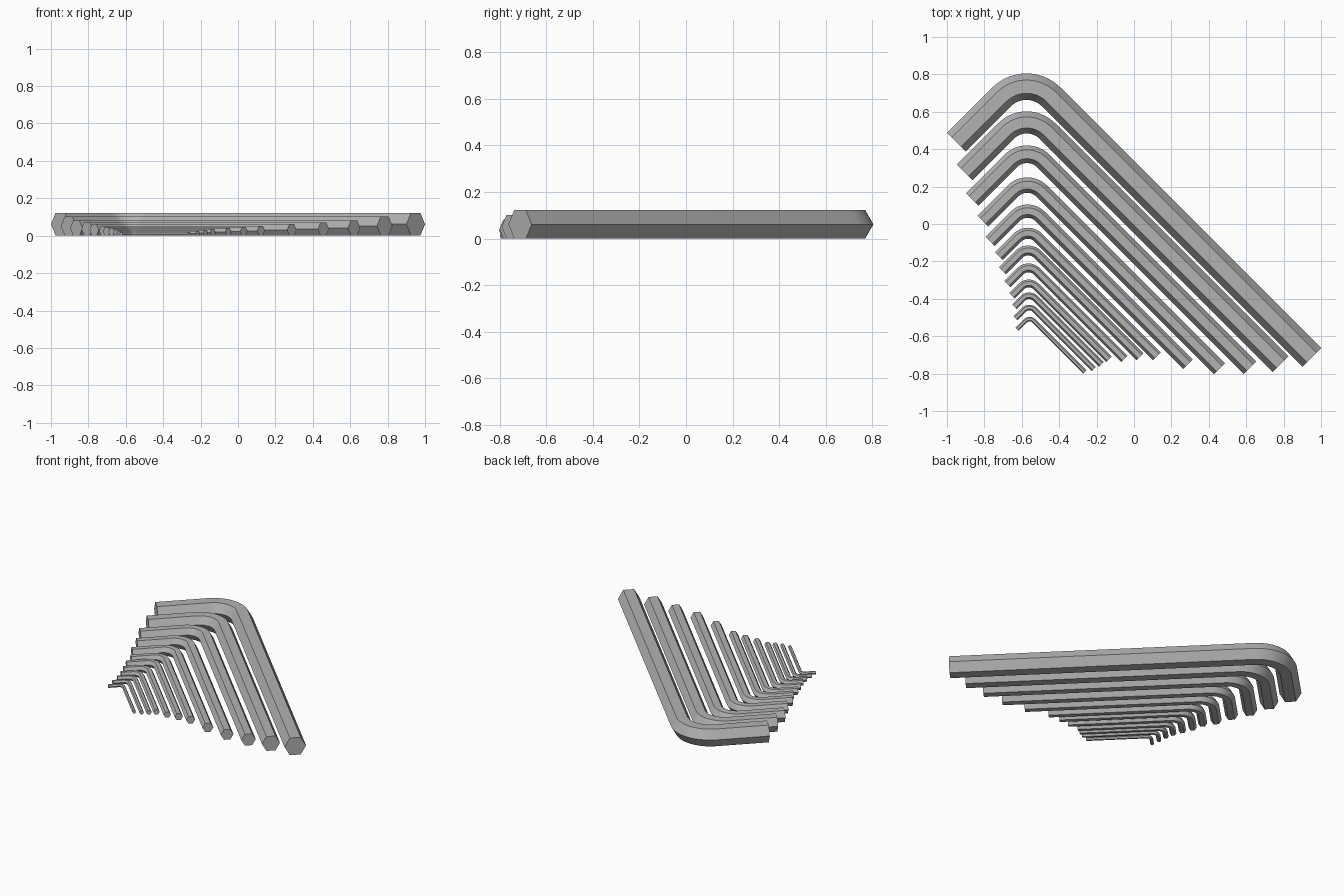
import bpy, bmesh
from math import sin, cos, pi, sqrt
from mathutils import Vector

cube = bpy.data.objects.get("Cube")
if cube:
    bpy.data.objects.remove(cube, do_unlink=True)

steel = bpy.data.materials.new("grey_steel")
steel.use_nodes = True
grey = (0.45, 0.45, 0.45, 1)
steel.diffuse_color = grey
steel.node_tree.nodes["Principled BSDF"].inputs["Base Color"].default_value = grey

BEND_STEPS = 14
UNIT = 0.1225 / 24      # one size step, across the flats


def hex_key(name, flat, bend_x, top_y, left_x, right_x):
    """L-shaped hexagonal bar lying flat; both arms run at 45 degrees."""
    corner = flat / sqrt(3)
    radius = 1.53 * flat
    outer = radius + corner
    centre = Vector((bend_x, top_y - outer, flat / 2))
    reach = outer * sin(pi / 4)

    # Path stations: (point on the centre line, outward direction)
    stations = []
    for i in range(BEND_STEPS + 1):
        a = pi * 0.75 - i / BEND_STEPS * pi / 2
        out = Vector((cos(a), sin(a), 0))
        stations.append((centre + out * radius, out))
    short = bend_x - reach - left_x
    long = right_x - bend_x - reach
    first, last = stations[0], stations[-1]
    stations.insert(0, (first[0] + Vector((-short, -short, 0)), first[1]))
    stations.append((last[0] + Vector((long, -long, 0)), last[1]))

    # Sweep the hexagon along the path, flats at top and bottom
    bm = bmesh.new()
    rings = []
    for point, out in stations:
        rings.append([bm.verts.new(point + out * corner * cos(k * pi / 3)
                                   + Vector((0, 0, corner * sin(k * pi / 3))))
                      for k in range(6)])
    for a, b in zip(rings, rings[1:]):
        for k in range(6):
            n = (k + 1) % 6
            bm.faces.new((a[k], a[n], b[n], b[k]))
    bm.faces.new(rings[0])
    bm.faces.new(rings[-1])
    bmesh.ops.recalc_face_normals(bm, faces=bm.faces[:])

    mesh = bpy.data.meshes.new(name)
    bm.to_mesh(mesh)
    bm.free()
    mesh.materials.append(steel)
    obj = bpy.data.objects.new(name, mesh)
    bpy.context.collection.objects.link(obj)
    return obj


# Size, top of bend (y), short arm end (x), long arm end (x)
keys = [
    (24, 0.805, -1.0, 1.0),
    (20, 0.602, -0.947, 0.826),
    (16, 0.42, -0.898, 0.654),
    (14, 0.249, -0.837, 0.486),
    (12, 0.104, -0.794, 0.313),
    (10, -0.02, -0.743, 0.144),
    (9, -0.115, -0.722, 0.05),
    (8, -0.211, -0.693, -0.035),
    (7, -0.297, -0.666, -0.12),
    (6, -0.366, -0.652, -0.162),
    (5, -0.432, -0.644, -0.205),
    (4, -0.497, -0.634, -0.254),
]
bpy.ops.object.select_all(action='DESELECT')
for i, (size, top_y, left_x, right_x) in enumerate(keys):
    bend_x = -0.575 + 0.017 * i / (len(keys) - 1)
    obj = hex_key(f"hex_key_{i + 1}", size * UNIT, bend_x, top_y, left_x, right_x)
    obj.select_set(True)
    bpy.context.view_layer.objects.active = obj

# Smooth bends, sharp bar edges
bpy.ops.object.shade_smooth_by_angle(angle=pi / 6)
